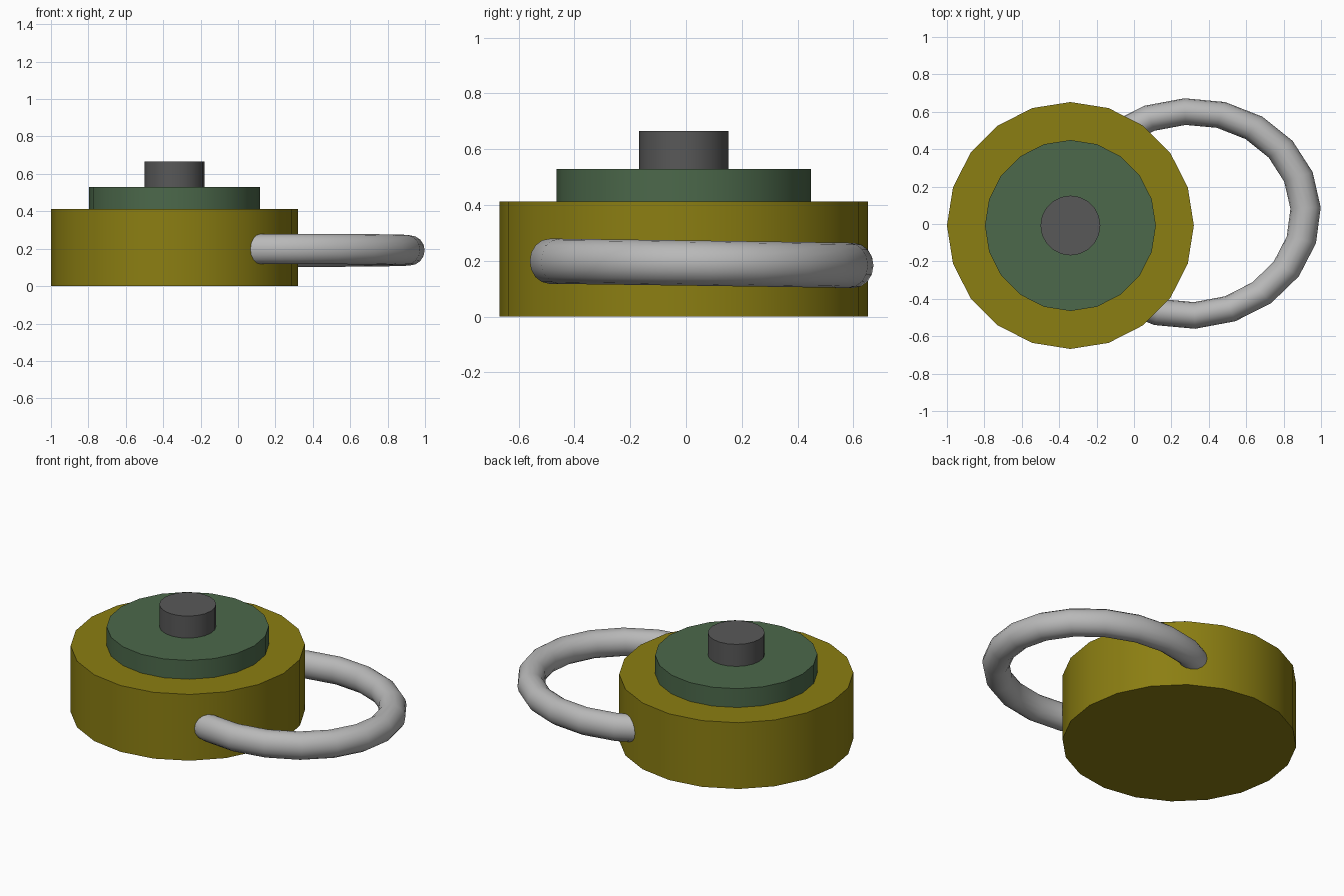
import bpy
from math import radians

if "Cube" in bpy.data.objects:
    bpy.data.objects.remove(bpy.data.objects["Cube"])

CX, CY = -0.34, -0.008   # axis of the stacked discs
SIDES = 20


def finish(obj, name, color, angle=30):
    obj.name = name
    bpy.ops.object.shade_smooth_by_angle(angle=radians(angle))
    mat = bpy.data.materials.new(name + "_colour")
    mat.diffuse_color = (*color, 1)
    mat.use_nodes = True
    mat.node_tree.nodes["Principled BSDF"].inputs["Base Color"].default_value = mat.diffuse_color
    obj.data.materials.append(mat)


def disc(name, radius, z0, z1, color):
    bpy.ops.mesh.primitive_cylinder_add(
        vertices=SIDES, radius=radius, depth=z1 - z0,
        location=(CX, CY, (z0 + z1) / 2))
    finish(bpy.context.object, name, color)


# stacked round body, raised plate and top button
disc("body", 0.66, 0.0, 0.412, (0.26, 0.21, 0.006))
disc("plate", 0.457, 0.412, 0.529, (0.072, 0.14, 0.07))
disc("button", 0.16, 0.529, 0.666, (0.098, 0.098, 0.098))

# oval ring passing through the body, very slightly tilted
bpy.ops.mesh.primitive_torus_add(
    major_segments=SIDES, minor_segments=16,
    major_radius=0.62, minor_radius=0.081,
    location=(0.298, 0.056, 0.191),
    rotation=(radians(-0.8), 0, radians(2.7)))
ring = bpy.context.object
ring.scale = (1, 0.88, 1)
finish(ring, "ring", (0.48, 0.48, 0.48), 80)
